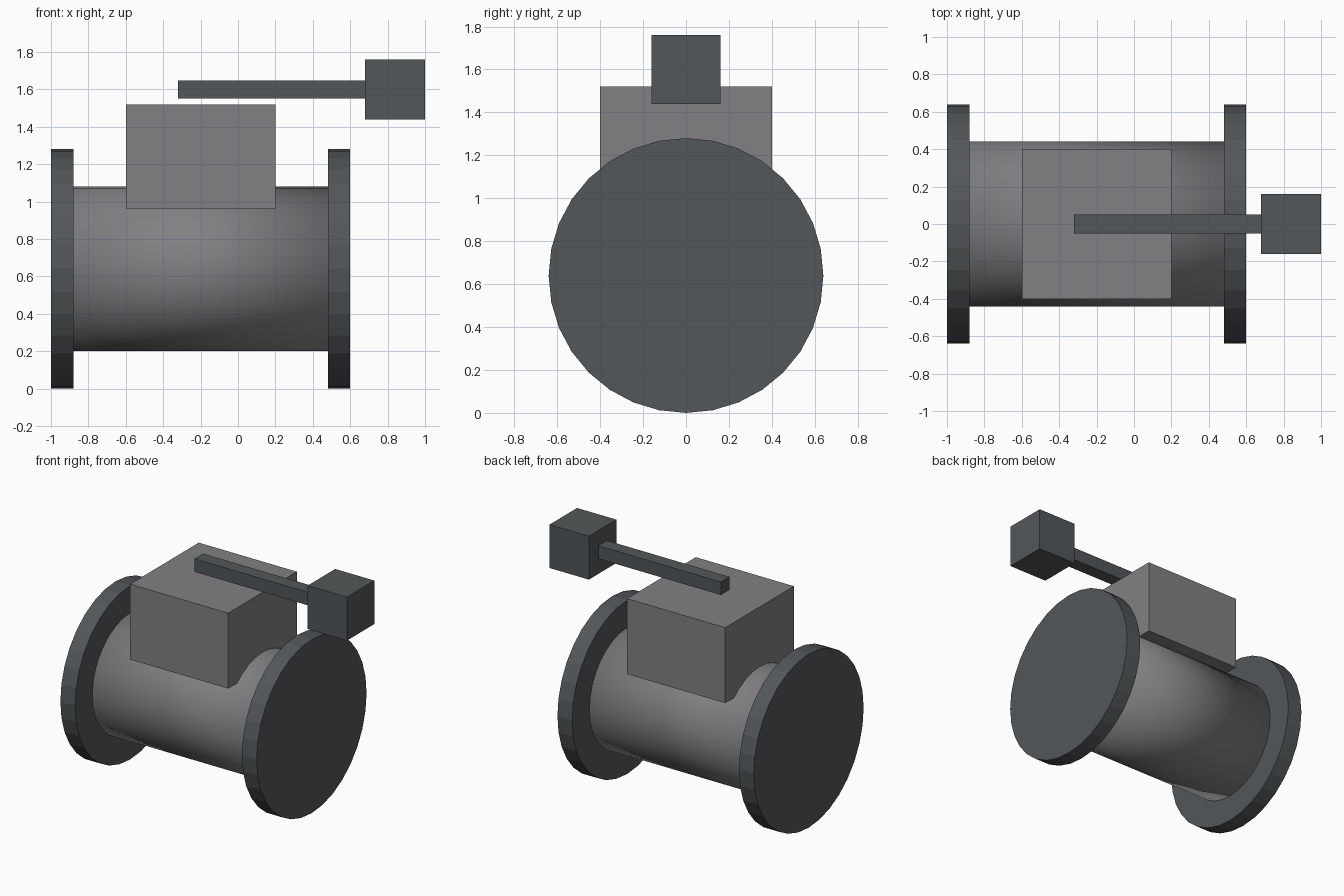
import bpy
from math import pi

if "Cube" in bpy.data.objects:
    bpy.data.objects.remove(bpy.data.objects["Cube"])


def material(name, rgb):
    mat = bpy.data.materials.new(name)
    mat.diffuse_color = (*rgb, 1.0)
    mat.use_nodes = True
    mat.node_tree.nodes["Principled BSDF"].inputs["Base Color"].default_value = mat.diffuse_color
    return mat


light_metal = material("light_metal", (0.22, 0.22, 0.23))
dark_metal = material("dark_metal", (0.085, 0.095, 0.1))


def finish(name, mat):
    obj = bpy.context.object
    obj.name = name
    obj.data.materials.append(mat)
    return obj


def box(name, x, y, z, mat):
    """Box spanning the given (min, max) ranges."""
    spans = (x, y, z)
    bpy.ops.mesh.primitive_cube_add(size=1, location=[(a + b) / 2 for a, b in spans])
    obj = finish(name, mat)
    obj.scale = [b - a for a, b in spans]
    bpy.ops.object.transform_apply(location=False, rotation=False, scale=True)
    return obj


def drum(name, x0, x1, radius, mat):
    """Cylinder lying along x on the pipe axis."""
    bpy.ops.mesh.primitive_cylinder_add(vertices=32, radius=radius, depth=x1 - x0,
                                        location=((x0 + x1) / 2, 0, 0.64),
                                        rotation=(0, pi / 2, 0))
    return finish(name, mat)


# Pipe body, smooth all over
drum("valve_body", -0.94, 0.54, 0.44, light_metal)
bpy.ops.object.shade_smooth()

# End flanges, flat faceted
for name, x0 in (("left_flange", -1.0), ("right_flange", 0.48)):
    drum(name, x0, x0 + 0.12, 0.64, dark_metal)

# Bonnet block sunk into the top of the pipe
box("bonnet", (-0.6, 0.2), (-0.4, 0.4), (0.964, 1.52), light_metal)

# Lever arm and its counterweight
box("lever_arm", (-0.32, 0.84), (-0.05, 0.05), (1.552, 1.648), dark_metal)
box("counterweight", (0.68, 1.0), (-0.16, 0.16), (1.44, 1.76), dark_metal)
